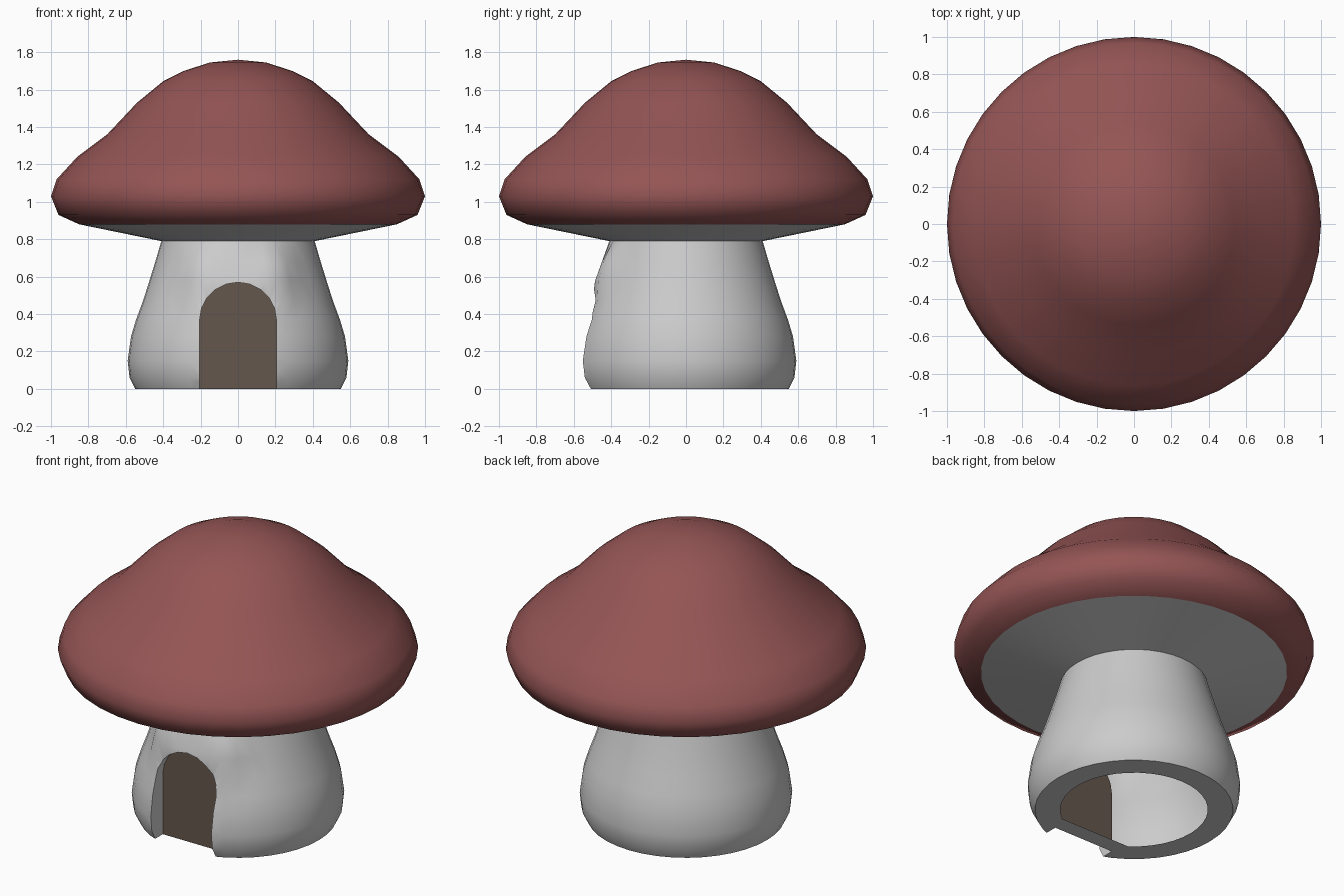
import bpy, bmesh, math

if "Cube" in bpy.data.objects:
    bpy.data.objects.remove(bpy.data.objects["Cube"])

SEG = 40
DOOR_Y, DOOR_X, SPRING = -0.435, 0.205, 0.37


def add_object(name, bm, color=None):
    bmesh.ops.recalc_face_normals(bm, faces=bm.faces)
    me = bpy.data.meshes.new(name)
    bm.to_mesh(me)
    bm.free()
    ob = bpy.data.objects.new(name, me)
    bpy.context.collection.objects.link(ob)
    if color:
        mat = bpy.data.materials.new(name + "_colour")
        mat.diffuse_color = color
        mat.use_nodes = True
        mat.node_tree.nodes["Principled BSDF"].inputs["Base Color"].default_value = mat.diffuse_color
        me.materials.append(mat)
    return ob


def lathe(profile):
    bm = bmesh.new()
    rings = []
    for r, z in profile:
        if r == 0:
            rings.append([bm.verts.new((0, 0, z))] * SEG)
        else:
            rings.append([bm.verts.new((r * math.sin(2 * math.pi * i / SEG),
                                        r * math.cos(2 * math.pi * i / SEG), z))
                          for i in range(SEG)])
    for a, b in zip(rings, rings[1:]):
        for i in range(SEG):
            j = (i + 1) % SEG
            quad = [a[i], a[j], b[j], b[i]]
            bm.faces.new(list(dict.fromkeys(quad)))
    return bm, rings


def arch_face(bm, y):
    pts = [(-DOOR_X, 0), (DOOR_X, 0)]
    pts += [(DOOR_X * math.cos(math.pi * k / 10), SPRING + 0.2 * math.sin(math.pi * k / 10))
            for k in range(11)]
    return bm.faces.new([bm.verts.new((x, y, z)) for x, z in pts])


def smooth(ob, angle):
    bpy.ops.object.select_all(action='DESELECT')
    ob.select_set(True)
    bpy.context.view_layer.objects.active = ob
    bpy.ops.object.shade_smooth_by_angle(angle=math.radians(angle))


# Cap dome
bm, _ = lathe([(0, 1.76), (0.15, 1.745), (0.29, 1.70), (0.40, 1.645), (0.54, 1.53),
               (0.70, 1.36), (0.86, 1.24), (0.97, 1.12), (1.0, 1.03), (0.96, 0.93), (0.85, 0.88)])
cap = add_object("cap", bm, (0.30, 0.09, 0.09, 1))
smooth(cap, 60)

# Stem with the cap underside, temporarily closed for the doorway cut
bm, rings = lathe([(0.55, 0), (0.58, 0.06), (0.59, 0.15), (0.572, 0.28), (0.545, 0.37),
                   (0.508, 0.47), (0.473, 0.58), (0.442, 0.68), (0.41, 0.79), (0.85, 0.88)])
bm.faces.new(rings[0])
bm.faces.new(rings[-1])
# Slight swelling above the doorway
for v in bm.verts:
    if v.co.y < 0 and 0.3 < v.co.z < 0.78:
        target = -0.487 + max(0, v.co.z - 0.575) * 0.358
        w = min(1, max(0, (0.32 - abs(v.co.x)) / 0.14))
        v.co.y += w * (min(v.co.y, target) - v.co.y)
bmesh.ops.triangulate(bm, faces=[f for f in bm.faces if len(f.verts) == 4 and f.calc_center_median().y < -0.3])
stem = add_object("stem", bm)

# Doorway cutter
bm = bmesh.new()
face = arch_face(bm, DOOR_Y)
ext = bmesh.ops.extrude_face_region(bm, geom=[face], use_keep_orig=True)
bmesh.ops.translate(bm, verts=[g for g in ext["geom"] if isinstance(g, bmesh.types.BMVert)],
                    vec=(0, -0.6, 0))
for v in bm.verts:
    if v.co.z < 0.01:
        v.co.z = -0.1
cutter = add_object("doorway_cutter", bm)
cutter.hide_render = True
mod = stem.modifiers.new("doorway", 'BOOLEAN')
mod.operation, mod.solver, mod.object = 'DIFFERENCE', 'EXACT', cutter
bpy.context.view_layer.objects.active = stem
bpy.ops.object.modifier_apply(modifier=mod.name)
bpy.data.objects.remove(cutter, do_unlink=True)

# Open the stem top and bottom, then add the flat foot ring
bm = bmesh.new()
bm.from_mesh(stem.data)
caps = [f for f in bm.faces if all(v.co.z < 0.001 for v in f.verts)
        or all(v.co.z > 0.879 for v in f.verts)]
bmesh.ops.delete(bm, geom=caps, context='FACES')
foot = [e for e in bm.edges if e.is_boundary and all(v.co.z < 0.001 for v in e.verts)]
ext = bmesh.ops.extrude_edge_only(bm, edges=foot)
for v in [g for g in ext["geom"] if isinstance(g, bmesh.types.BMVert)]:
    x, y = v.co.x, v.co.y
    v.co.x, v.co.y = x * 0.745, y * 0.745
    if y < 0 and abs(x) < 0.215 and y > -0.48:
        v.co.y = -0.335
    elif v.co.y < -0.335:
        v.co.x, v.co.y = math.copysign(0.24, x), -0.335
back = [f for f in bm.faces if all(abs(v.co.y - DOOR_Y) < 0.001 for v in f.verts)]
bmesh.ops.delete(bm, geom=back, context='FACES')
bmesh.ops.remove_doubles(bm, verts=bm.verts, dist=0.0005)
bm.to_mesh(stem.data)
bm.free()
smooth(stem, 50)

# Door panel
bm = bmesh.new()
arch_face(bm, DOOR_Y)
add_object("door", bm, (0.13, 0.095, 0.075, 1))
